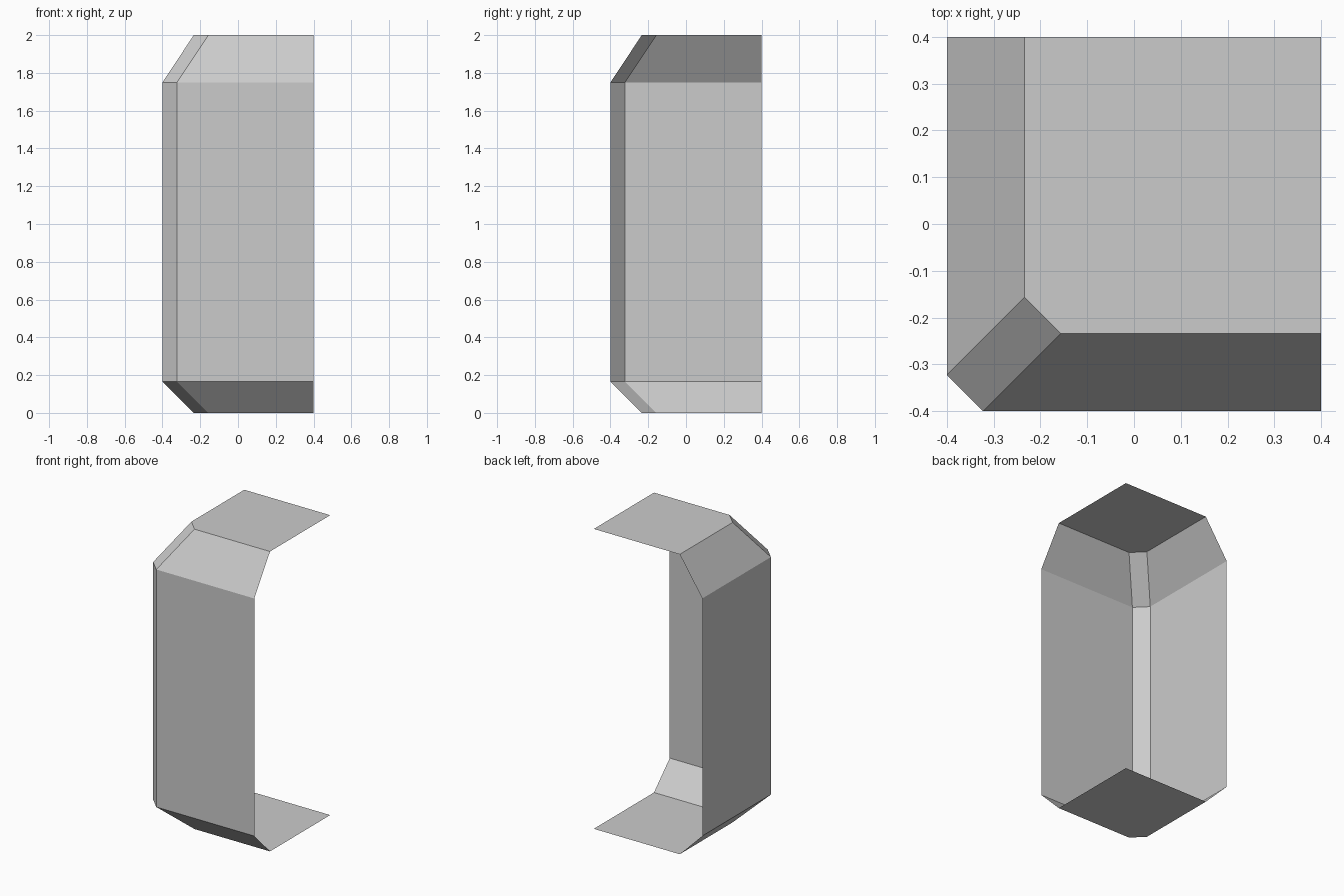
import bpy
import bmesh

cube = bpy.data.objects.get("Cube")
if cube:
    bpy.data.objects.remove(cube, do_unlink=True)

grey = bpy.data.materials.new("light grey")
grey.use_nodes = True
colour = (0.6, 0.6, 0.6, 1)
grey.diffuse_color = colour
grey.node_tree.nodes["Principled BSDF"].inputs["Base Color"].default_value = colour

HALF = 0.4      # half width of the shell
CUT = 0.077     # width of the vertical corner chamfer
INSET = 0.166   # how far the end plates step in

bm = bmesh.new()


def ring(z, inset):
    """Open section: along the front wall, round the chamfer, along the side wall."""
    e = -HALF + inset
    outline = [(HALF, e), (e + CUT, e), (e, e + CUT), (e, HALF)]
    return [bm.verts.new((x, y, z)) for x, y in outline]


# Walls and sloped shoulders between the four levels
rings = [ring(0, INSET), ring(0.166, 0), ring(1.75, 0), ring(2, INSET)]
for low, high in zip(rings, rings[1:]):
    for i in range(3):
        bm.faces.new((low[i + 1], low[i], high[i], high[i + 1]))

# Flat end plates reaching to the open back corner
for end in (rings[0], rings[-1]):
    corner = bm.verts.new((HALF, HALF, end[0].co.z))
    bm.faces.new(end + [corner])

# Outward normals: the end plates face down and up, the walls face out
bm.normal_update()
for face in bm.faces:
    centre = face.calc_center_median()
    if face.normal.x * centre.x + face.normal.y * centre.y + face.normal.z * (centre.z - 1) < 0:
        face.normal_flip()

mesh = bpy.data.meshes.new("corner_shell")
bm.to_mesh(mesh)
bm.free()
mesh.materials.append(grey)
shell = bpy.data.objects.new("corner_shell", mesh)
bpy.context.collection.objects.link(shell)
